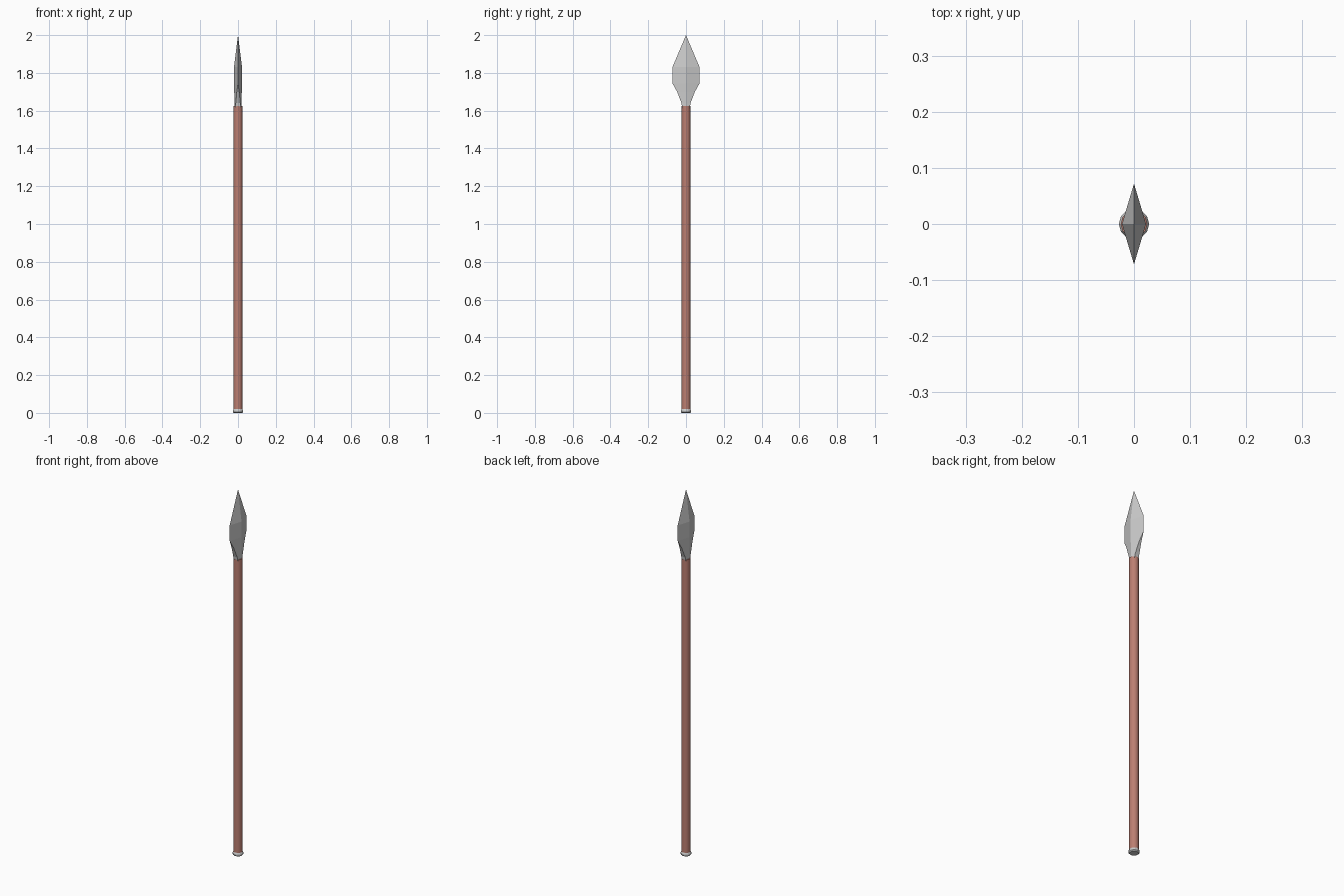
import bpy, bmesh, math

if "Cube" in bpy.data.objects:
    bpy.data.objects.remove(bpy.data.objects["Cube"])


def loft(name, rings, mat=None, smooth=False):
    """Skin equal-length rings of points, bottom to top, with closed ends."""
    bm = bmesh.new()
    loops = [[bm.verts.new(p) for p in ring] for ring in rings]
    n = len(loops[0])
    for a, b in zip(loops, loops[1:]):
        for i in range(n):
            j = (i + 1) % n
            bm.faces.new((a[i], a[j], b[j], b[i]))
    bm.faces.new(loops[0][::-1])
    bm.faces.new(loops[-1])
    bmesh.ops.remove_doubles(bm, verts=bm.verts, dist=1e-5)
    bmesh.ops.recalc_face_normals(bm, faces=bm.faces)
    me = bpy.data.meshes.new(name)
    bm.to_mesh(me)
    bm.free()
    ob = bpy.data.objects.new(name, me)
    bpy.context.collection.objects.link(ob)
    if mat:
        me.materials.append(mat)
    if smooth:
        bpy.context.view_layer.objects.active = ob
        ob.select_set(True)
        bpy.ops.object.shade_smooth_by_angle(angle=math.radians(35))
        ob.select_set(False)
    return ob


def circle(r, z, n=12):
    return [(r * math.cos(2 * math.pi * i / n), r * math.sin(2 * math.pi * i / n), z)
            for i in range(n)]


def blade_section(z, thick, edge, width):
    """Six-sided section: ridges on x, cutting edges (flat width 2*edge) on y."""
    return [(thick, 0, z), (edge, width, z), (-edge, width, z),
            (-thick, 0, z), (-edge, -width, z), (edge, -width, z)]


wood = bpy.data.materials.new("red_wood")
wood.diffuse_color = (0.50, 0.21, 0.165, 1)
wood.use_nodes = True
wood.node_tree.nodes["Principled BSDF"].inputs["Base Color"].default_value = wood.diffuse_color

# Wooden shaft
loft("shaft", [circle(0.0235, 0.01), circle(0.0235, 1.625)], wood, smooth=True)

# Metal butt cap with a bevelled rim
loft("butt_cap", [circle(r, z) for r, z in
                  [(0.022, 0), (0.027, 0.005), (0.027, 0.012), (0.0235, 0.02)]])

# Spearhead: blunt socket flowing into a sharp diamond blade
loft("spearhead", [blade_section(*s) for s in [
    (1.615, 0.0185, 0.013, 0.020),
    (1.64, 0.0185, 0.012, 0.024),
    (1.70, 0.020, 0.0065, 0.047),
    (1.745, 0.0215, 0.0, 0.072),
    (1.83, 0.0215, 0.0, 0.072),
    (2.0, 0.0, 0.0, 0.0)]])
